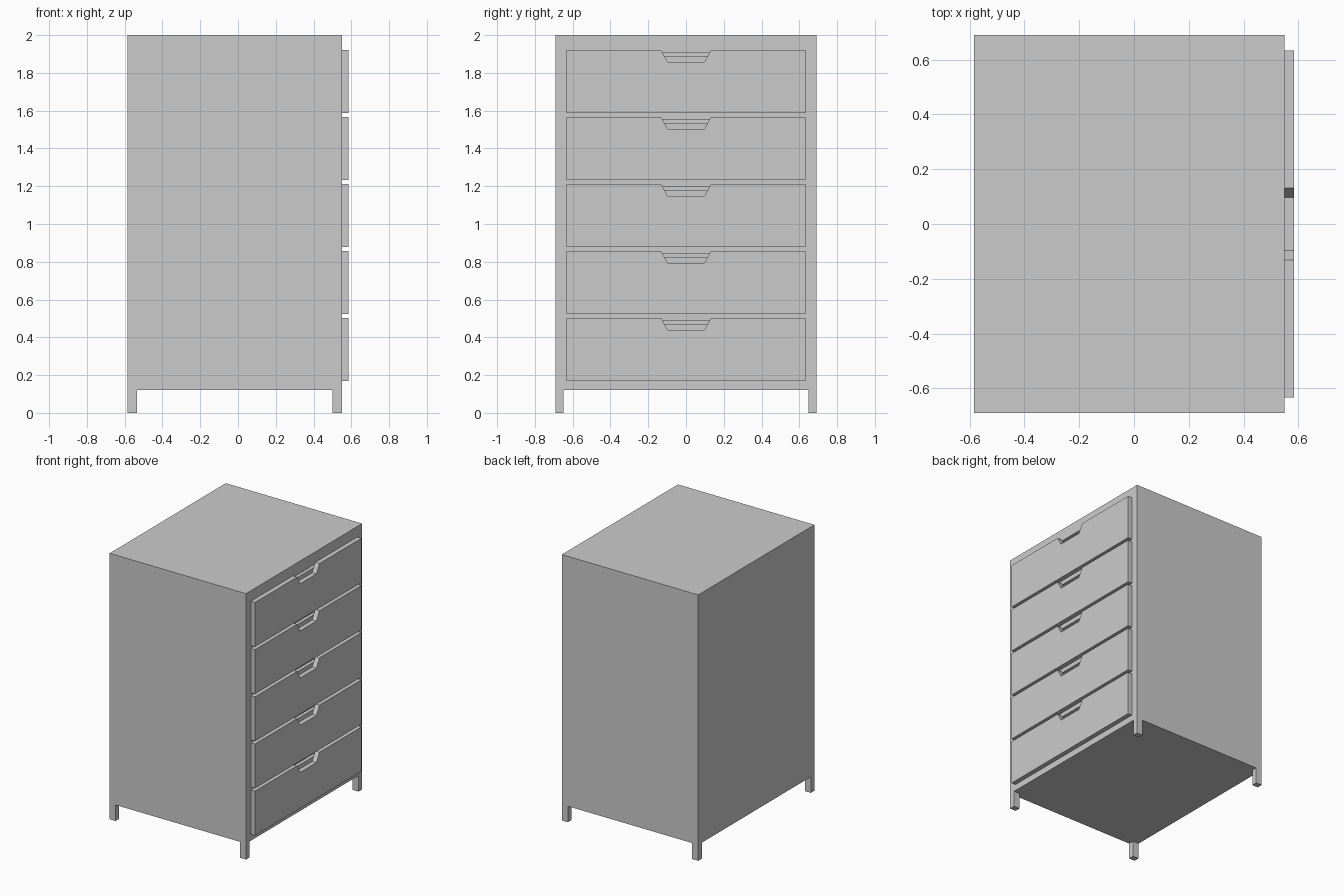
import bpy, bmesh

if "Cube" in bpy.data.objects:
    bpy.data.objects.remove(bpy.data.objects["Cube"])

BACK, FACE, FRONT = -0.585, 0.55, 0.585   # cabinet back, cabinet face, drawer face
HALF = 0.69                               # half width along y
LEG_H = 0.12


def make_object(name, bm):
    bmesh.ops.recalc_face_normals(bm, faces=bm.faces[:])
    mesh = bpy.data.meshes.new(name)
    bm.to_mesh(mesh)
    bm.free()
    ob = bpy.data.objects.new(name, mesh)
    bpy.context.collection.objects.link(ob)
    return ob


def box(name, lo, hi, open_top=False):
    bm = bmesh.new()
    bmesh.ops.create_cube(bm, size=1)
    for v in bm.verts:
        v.co = [(a + b) / 2 + c * (b - a) for a, b, c in zip(lo, hi, v.co)]
    if open_top:
        bm.faces.ensure_lookup_table()
        top = [f for f in bm.faces if f.calc_center_median().z > hi[2] - 1e-4]
        bmesh.ops.delete(bm, geom=top, context='FACES_ONLY')
    return make_object(name, bm)


def prism(name, profile, x0, x1):
    """Extrude a (y, z) outline along x."""
    bm = bmesh.new()
    face = bm.faces.new([bm.verts.new((x0, y, z)) for y, z in profile])
    ext = bmesh.ops.extrude_face_region(bm, geom=[face], use_keep_orig=True)
    verts = [g for g in ext['geom'] if isinstance(g, bmesh.types.BMVert)]
    bmesh.ops.translate(bm, verts=verts, vec=(x1 - x0, 0, 0))
    return make_object(name, bm)


def cut(target, lo, hi):
    cutter = box("cutter", lo, hi)
    cutter.hide_render = True
    mod = target.modifiers.new("cut", 'BOOLEAN')
    mod.operation, mod.solver, mod.object = 'DIFFERENCE', 'EXACT', cutter
    bpy.context.view_layer.objects.active = target
    bpy.ops.object.modifier_apply(modifier=mod.name)
    bpy.data.objects.remove(cutter)


# Cabinet with four corner legs left by two crossing cuts
cabinet = box("cabinet", (BACK, -HALF, 0), (FACE, HALF, 2))
cut(cabinet, (-1, -0.648, -0.1), (1, 0.648, LEG_H))
cut(cabinet, (BACK + 0.05, -1, -0.1), (FACE - 0.05, 1, LEG_H))

# Five drawers, each with an opening, a tray and a notched front
for i in range(5):
    z0 = 0.168 + 0.3548 * i
    z1 = z0 + 0.334
    cut(cabinet, (BACK + 0.04, -0.61, z0 + 0.02), (1, 0.61, z1 - 0.012))

    tray = box(f"drawer_tray_{i + 1}", (BACK + 0.07, -0.595, z0 + 0.03),
               (FACE, 0.595, z1 - 0.033), open_top=True)
    wall = tray.modifiers.new("wall", 'SOLIDIFY')
    wall.thickness, wall.offset, wall.use_even_offset = 0.025, -1, True

    notch = [(0.132, z1), (0.097, z1 - 0.064), (-0.097, z1 - 0.064), (-0.132, z1)]
    prism(f"drawer_front_{i + 1}",
          [(-0.633, z1), (-0.633, z0), (0.633, z0), (0.633, z1)] + notch, FACE, FRONT)
